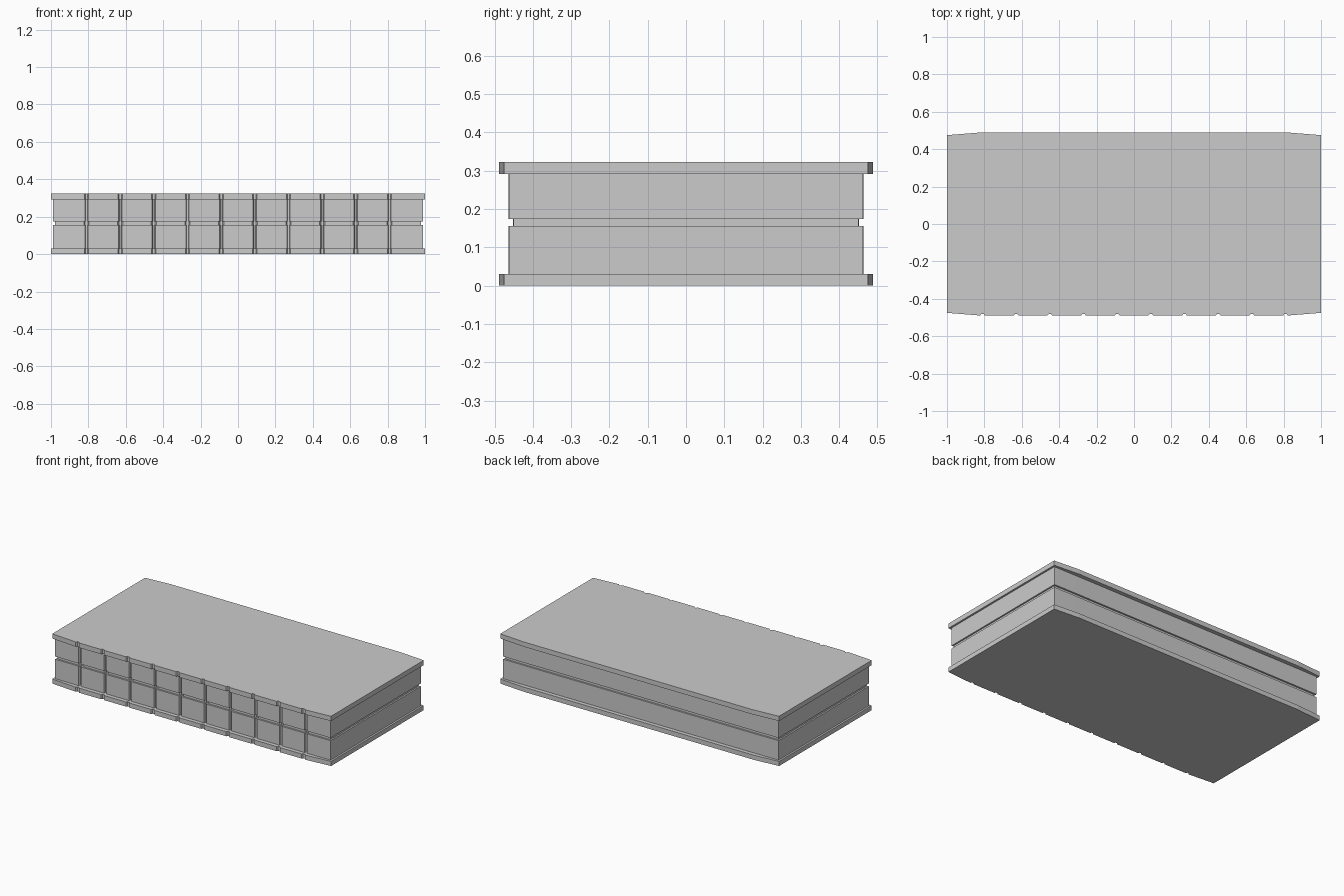
import bpy, bmesh

if "Cube" in bpy.data.objects:
    bpy.data.objects.remove(bpy.data.objects["Cube"])

GROOVES = [-0.81 + 0.18 * i for i in range(10)]


def layer(name, half_x, end_y, mid_y, z0, z1, half_w, depth):
    """Extruded plan outline: slightly bowed long sides, grooves cut along the front."""
    pts = [(-half_x, -end_y), (-0.825, -mid_y)]
    for x in GROOVES:
        pts += [(x - half_w, -mid_y), (x - half_w * 0.5, -mid_y + depth),
                (x + half_w * 0.5, -mid_y + depth), (x + half_w, -mid_y)]
    pts += [(0.825, -mid_y), (half_x, -end_y), (half_x, end_y),
            (0.825, mid_y), (-0.825, mid_y), (-half_x, end_y)]
    bm = bmesh.new()
    face = bm.faces.new([bm.verts.new((x, y, z0)) for x, y in pts])
    ext = bmesh.ops.extrude_face_region(bm, geom=[face])
    top = [g for g in ext["geom"] if isinstance(g, bmesh.types.BMVert)]
    bmesh.ops.translate(bm, verts=top, vec=(0, 0, z1 - z0))
    bmesh.ops.recalc_face_normals(bm, faces=bm.faces)
    me = bpy.data.meshes.new(name)
    bm.to_mesh(me)
    bm.free()
    ob = bpy.data.objects.new(name, me)
    bpy.context.scene.collection.objects.link(ob)
    return ob


# Overhanging base and roof slabs
layer("base_slab", 1.0, 0.475, 0.489, 0.0, 0.03, 0.012, 0.009)
layer("roof_slab", 1.0, 0.475, 0.489, 0.292, 0.323, 0.012, 0.009)
# Recessed wall storeys
layer("lower_wall", 0.988, 0.462, 0.463, 0.03, 0.156, 0.009, 0.012)
layer("upper_wall", 0.988, 0.462, 0.463, 0.174, 0.292, 0.009, 0.012)
# Deeper band between the storeys
layer("middle_band", 0.978, 0.451, 0.452, 0.156, 0.174, 0.014, 0.009)
